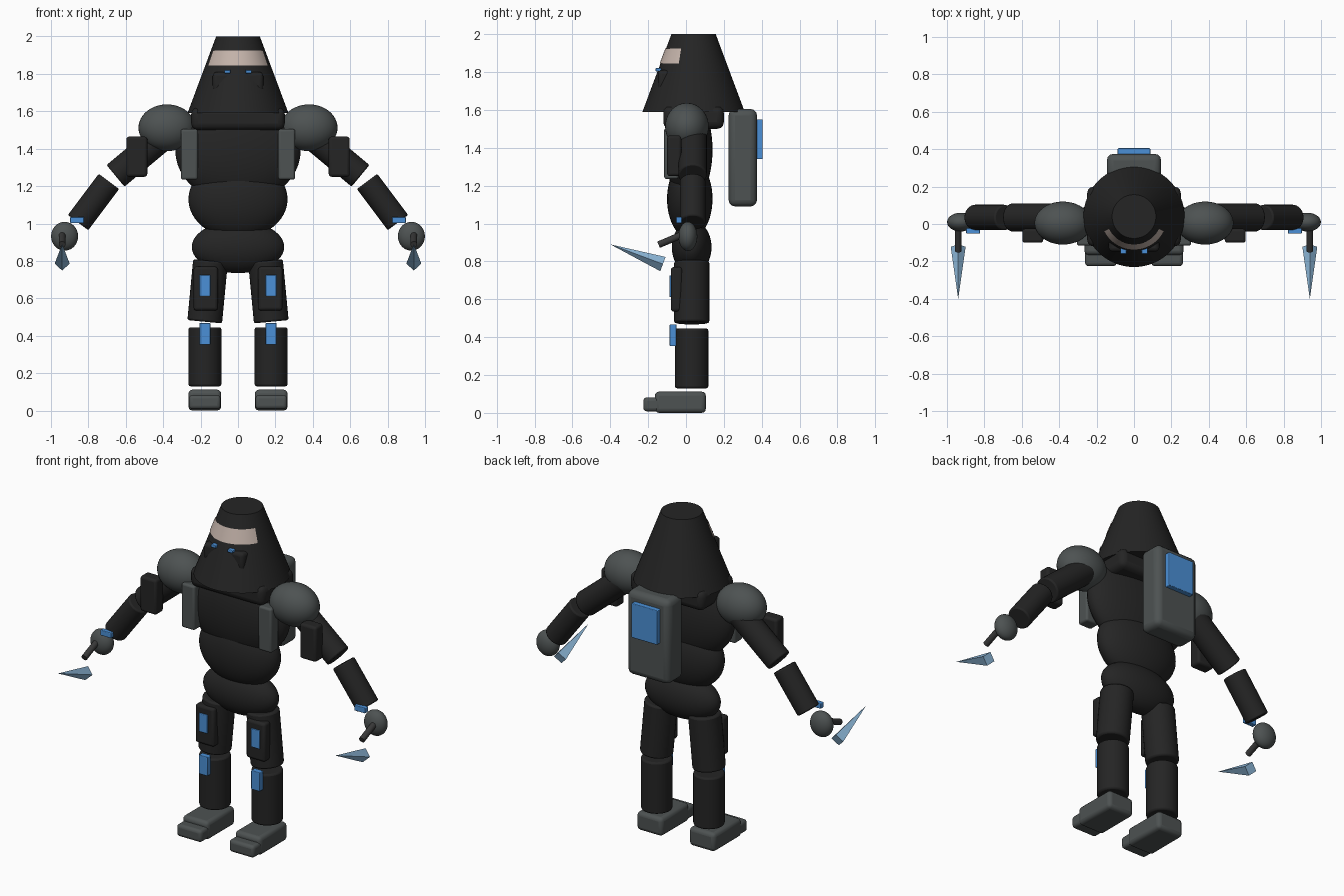
import bpy, bmesh, math
from mathutils import Vector

if "Cube" in bpy.data.objects:
    bpy.data.objects.remove(bpy.data.objects["Cube"])


def material(name, rgb):
    m = bpy.data.materials.new(name)
    m.diffuse_color = (*rgb, 1)
    m.use_nodes = True
    m.node_tree.nodes["Principled BSDF"].inputs["Base Color"].default_value = m.diffuse_color
    return m


BLACK = material("black_cloth", (0.018, 0.018, 0.018))
GREY = material("slate_grey", (0.075, 0.085, 0.085))
DARK = material("grip_grey", (0.04, 0.04, 0.04))
BLUE = material("bright_blue", (0.07, 0.28, 0.68))
STEEL = material("pale_blue_steel", (0.27, 0.48, 0.70))
SKIN = material("skin", (0.55, 0.45, 0.40))


def finish(name, bm, mat, smooth=True):
    bmesh.ops.recalc_face_normals(bm, faces=bm.faces)
    me = bpy.data.meshes.new(name)
    bm.to_mesh(me)
    bm.free()
    me.materials.append(mat)
    ob = bpy.data.objects.new(name, me)
    bpy.context.collection.objects.link(ob)
    if smooth:
        bpy.ops.object.select_all(action='DESELECT')
        ob.select_set(True)
        bpy.context.view_layer.objects.active = ob
        bpy.ops.object.shade_smooth_by_angle(angle=math.radians(35))
    return ob


def bevel(ob, width, segments=3):
    b = ob.modifiers.new("rounded_edges", 'BEVEL')
    b.width, b.segments = width, segments
    b.limit_method = 'ANGLE'
    b.angle_limit = math.radians(40)
    return ob


def box(name, lo, hi, mat, round_by=0.0):
    """Box between two opposite corners."""
    bm = bmesh.new()
    bmesh.ops.create_cube(bm, size=1)
    for v in bm.verts:
        v.co = Vector([(a + b) / 2 + c * abs(b - a) for a, b, c in zip(lo, hi, v.co)])
    ob = finish(name, bm, mat)
    return bevel(ob, round_by) if round_by else ob


def ball(name, centre, radii, mat):
    bm = bmesh.new()
    bmesh.ops.create_uvsphere(bm, u_segments=40, v_segments=24, radius=1)
    for v in bm.verts:
        v.co = Vector([c + r * p for c, r, p in zip(centre, radii, v.co)])
    return finish(name, bm, mat)


def rod(name, a, b, r1, r2, mat, sides=32, round_by=0.0, smooth=True):
    """Cylinder or cone running from point a to point b."""
    a, b = Vector(a), Vector(b)
    axis = b - a
    bm = bmesh.new()
    bmesh.ops.create_cone(bm, cap_ends=True, segments=sides, radius1=r1,
                          radius2=r2, depth=axis.length)
    turn = axis.to_track_quat('Z', 'Y')
    for v in bm.verts:
        v.co = turn @ v.co + (a + b) / 2
    ob = finish(name, bm, mat, smooth)
    return bevel(ob, round_by, 2) if round_by else ob


# Hood, face and collar
HOOD_Y = 0.04
rod("hood", (0, HOOD_Y, 1.59), (0, HOOD_Y, 2.0), 0.27, 0.117, BLACK, 64)


def hood_radius(z):
    return 0.27 - (z - 1.59) / 0.41 * 0.153


bm = bmesh.new()
rows = []
for z in (1.845, 1.925):
    rows.append([])
    for i in range(25):
        t = math.radians(-64 + 128 * i / 24)
        r = hood_radius(z) + 0.004
        rows[-1].append(bm.verts.new((r * math.sin(t), HOOD_Y - r * math.cos(t), z)))
for i in range(24):
    bm.faces.new((rows[0][i], rows[0][i + 1], rows[1][i + 1], rows[1][i]))
finish("face_strip", bm, SKIN)

box("face_mask", (-0.135, -0.147, 1.70), (0.135, 0.0, 1.81), BLACK, 0.02)
box("collar", (-0.25, -0.12, 1.50), (0.25, 0.20, 1.62), BLACK, 0.035)

# Body
ball("chest", (0, 0.015, 1.39), (0.335, 0.125, 0.28), BLACK)
ball("waist", (0, 0.02, 1.13), (0.265, 0.12, 0.21), BLACK)
ball("hips", (0, 0.03, 0.875), (0.247, 0.105, 0.14), BLACK)

# Backpack
box("backpack", (-0.145, 0.225, 1.09), (0.145, 0.375, 1.605), GREY, 0.035)
box("backpack_panel", (-0.087, 0.36, 1.34), (0.087, 0.405, 1.55), BLUE, 0.004)

for side, s in (("left", -1), ("right", 1)):
    def sbox(name, lo, hi, mat, round_by=0.0):
        box(f"{side}_{name}", (s * lo[0], lo[1], lo[2]),
            (s * hi[0], hi[1], hi[2]), mat, round_by)

    # Eye and chest plate
    sbox("eye", (0.04, -0.160, 1.803), (0.073, -0.13, 1.821), BLUE, 0.004)
    sbox("chest_plate", (0.215, -0.115, 1.235), (0.305, -0.04, 1.505), GREY, 0.012)

    # Arm
    ball(f"{side}_shoulder", (s * 0.38, 0.005, 1.512), (0.152, 0.115, 0.125), GREY)
    rod(f"{side}_upper_arm", (s * 0.36, 0.035, 1.50), (s * 0.655, 0.035, 1.255),
        0.075, 0.075, BLACK, round_by=0.008)
    sbox("arm_pad", (0.485, -0.10, 1.25), (0.597, -0.025, 1.465), BLACK, 0.015)
    rod(f"{side}_forearm", (s * 0.69, 0.035, 1.225), (s * 0.855, 0.035, 1.005),
        0.068, 0.068, BLACK, round_by=0.008)
    sbox("cuff_light", (0.823, -0.052, 1.002), (0.897, -0.022, 1.035), BLUE, 0.004)
    ball(f"{side}_hand", (s * 0.927, 0.01, 0.932), (0.072, 0.05, 0.077), GREY)

    # Dagger
    rod(f"{side}_dagger_grip", (s * 0.94, -0.01, 0.945), (s * 0.94, -0.145, 0.888),
        0.018, 0.018, DARK, 20)
    rod(f"{side}_dagger_blade", (s * 0.94, -0.122, 0.786), (s * 0.94, -0.40, 0.89),
        0.04, 0.0, STEEL, 4, smooth=False)

    # Leg
    rod(f"{side}_thigh", (s * 0.147, 0.03, 0.80), (s * 0.178, 0.03, 0.475),
        0.093, 0.093, BLACK, round_by=0.01)
    sbox("thigh_pad", (0.108, -0.08, 0.535), (0.237, -0.02, 0.77), BLACK, 0.015)
    sbox("thigh_light", (0.148, -0.088, 0.612), (0.206, -0.07, 0.725), BLUE, 0.004)
    rod(f"{side}_shin", (s * 0.177, 0.03, 0.445), (s * 0.177, 0.03, 0.13),
        0.088, 0.088, BLACK, round_by=0.01)
    sbox("knee_light", (0.148, -0.086, 0.352), (0.206, -0.05, 0.468), BLUE, 0.004)

    # Boot
    sbox("boot", (0.09, -0.165, 0.0), (0.265, 0.105, 0.112), GREY, 0.022)
    sbox("boot_toe", (0.093, -0.225, 0.008), (0.262, -0.12, 0.082), GREY, 0.018)
